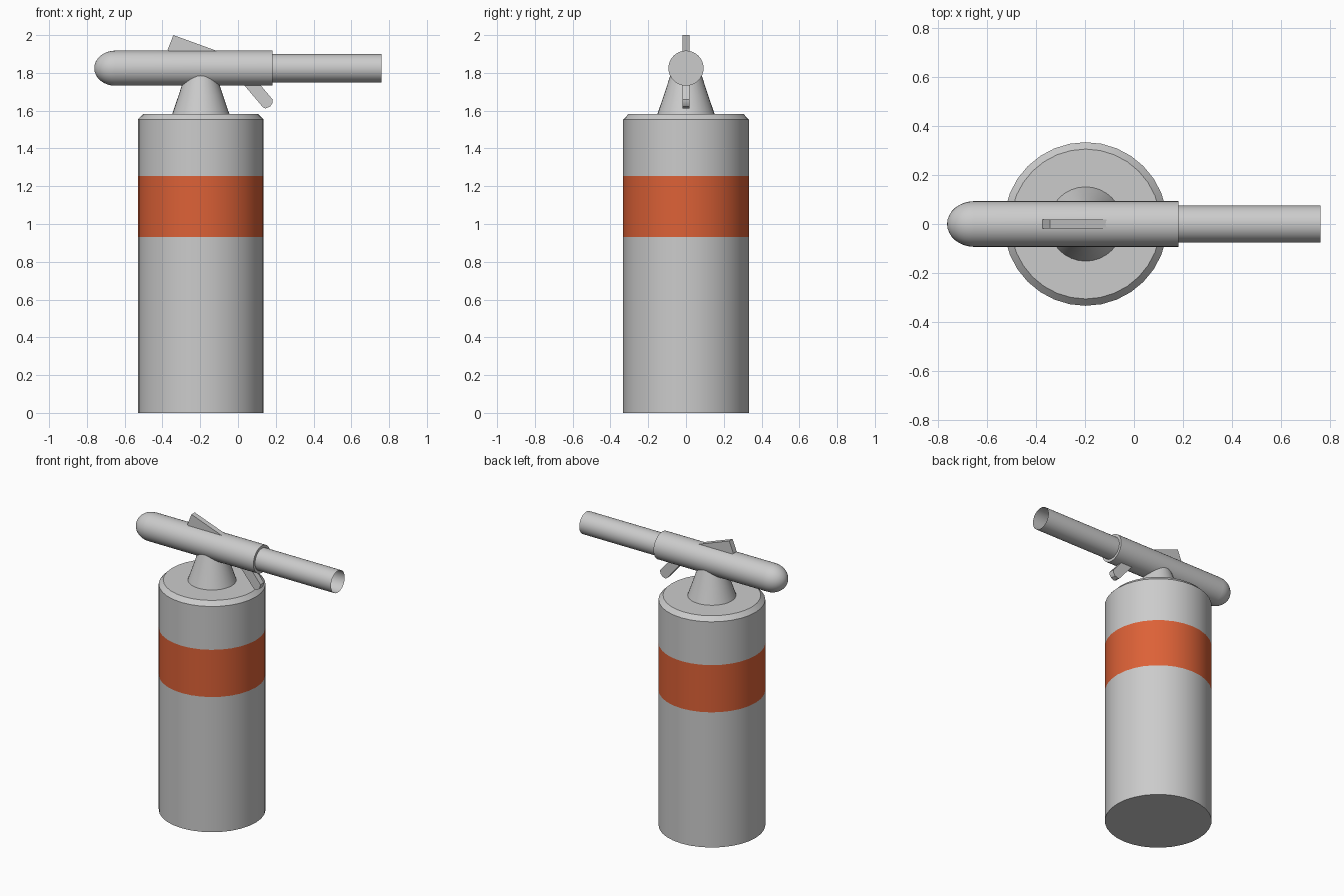
import bpy, bmesh, math
from mathutils import Vector, Matrix

if "Cube" in bpy.data.objects:
    bpy.data.objects.remove(bpy.data.objects["Cube"])

CX = -0.197          # cylinder axis
TUBE_Z = 1.825       # height of the horizontal tube


def finish(bm, name, matrix=None, angle=30, colour=None):
    bmesh.ops.remove_doubles(bm, verts=bm.verts, dist=1e-5)
    bmesh.ops.recalc_face_normals(bm, faces=bm.faces)
    me = bpy.data.meshes.new(name)
    bm.to_mesh(me)
    bm.free()
    if matrix:
        me.transform(matrix)
    ob = bpy.data.objects.new(name, me)
    bpy.context.collection.objects.link(ob)
    if colour:
        mat = bpy.data.materials.new(name + "_paint")
        mat.diffuse_color = colour
        mat.use_nodes = True
        mat.node_tree.nodes["Principled BSDF"].inputs["Base Color"].default_value = mat.diffuse_color
        me.materials.append(mat)
    bpy.ops.object.select_all(action='DESELECT')
    ob.select_set(True)
    bpy.context.view_layer.objects.active = ob
    bpy.ops.object.shade_smooth_by_angle(angle=math.radians(angle))
    return ob


def lathe(name, profile, matrix, steps=32, colour=None):
    """Spin (radius, height) points around z, then place with matrix."""
    bm = bmesh.new()
    vs = [bm.verts.new((r, 0, h)) for r, h in profile]
    es = [bm.edges.new(p) for p in zip(vs, vs[1:])]
    bmesh.ops.spin(bm, geom=vs + es, cent=(0, 0, 0), axis=(0, 0, 1),
                   angle=math.tau, steps=steps)
    return finish(bm, name, matrix, colour=colour)


def plate(name, outline, half):
    """Extrude an (x, z) outline symmetrically in y."""
    bm = bmesh.new()
    f = bm.faces.new([bm.verts.new((x, -half, z)) for x, z in outline])
    ext = bmesh.ops.extrude_face_region(bm, geom=[f], use_keep_orig=True)
    bmesh.ops.translate(bm, vec=(0, 2 * half, 0),
                        verts=[g for g in ext['geom'] if isinstance(g, bmesh.types.BMVert)])
    return finish(bm, name)


upright = Matrix.Translation((CX, 0, 0))
# local z becomes world x
lying = Matrix.Translation((0, 0, TUBE_Z)) @ Matrix.Rotation(math.pi / 2, 4, 'Y')

# tank: lower wall, painted band, upper wall with chamfered shoulder
lathe("tank_lower", [(0, 0), (0.333, 0), (0.333, 0.93)], upright)
lathe("tank_band", [(0.333, 0.93), (0.333, 1.255)], upright,
      colour=(0.72, 0.12, 0.038, 1))
lathe("tank_upper", [(0.333, 1.255), (0.333, 1.553), (0.305, 1.582), (0, 1.582)], upright)

# conical neck
lathe("neck", [(0.152, 1.58), (0.118, 1.68), (0.072, 1.82), (0, 1.82)], upright)

# valve tube with domed end
dome = [(0.093 * math.sin(a), -0.65 - 0.111 * math.cos(a))
        for a in [i * math.pi / 16 for i in range(9)]]
lathe("valve_tube", dome + [(0.093, 0.182), (0, 0.182)], lying)

# open nozzle pipe
lathe("nozzle", [(0.075, 0.18), (0.075, 0.76)], lying)

# squeeze lever on top and trigger below
plate("lever", [(-0.342, 2.0), (-0.373, 1.922), (-0.33, 1.88), (-0.06, 1.87),
                (-0.05, 1.894)], 0.018)
plate("trigger", [(0.0, 1.772), (0.037, 1.73), (0.132, 1.618), (0.145, 1.612),
                  (0.17, 1.622), (0.182, 1.64), (0.184, 1.658),
                  (0.122, 1.732), (0.09, 1.772)], 0.019)
